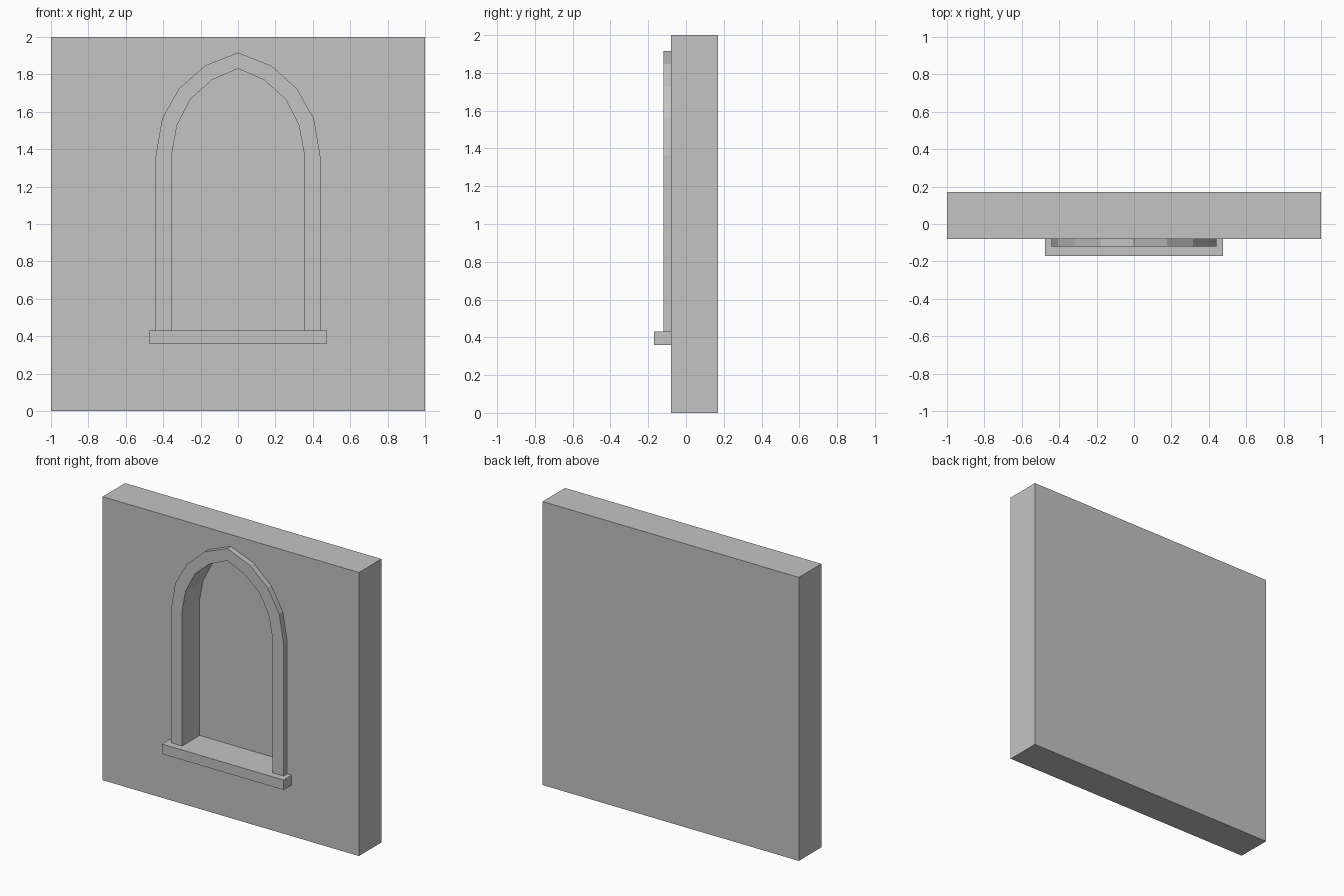
import bpy, bmesh

if "Cube" in bpy.data.objects:
    bpy.data.objects.remove(bpy.data.objects["Cube"])

stone = bpy.data.materials.new("grey stone")
stone.diffuse_color = (0.55, 0.55, 0.55, 1)
stone.use_nodes = True
stone.node_tree.nodes["Principled BSDF"].inputs["Base Color"].default_value = stone.diffuse_color

def mirrored(half):
    """Full arch outline from its right half, bottom right to bottom left."""
    return half + [(-x, z) for x, z in reversed(half[:-1])]

def extrude(name, outline, y0, y1):
    """Solid made by extruding an (x, z) outline along y."""
    bm = bmesh.new()
    face = bm.faces.new([bm.verts.new((x, y0, z)) for x, z in outline])
    moved = bmesh.ops.extrude_face_region(bm, geom=[face])["geom"]
    bmesh.ops.translate(bm, vec=(0, y1 - y0, 0),
                        verts=[v for v in moved if isinstance(v, bmesh.types.BMVert)])
    bmesh.ops.recalc_face_normals(bm, faces=bm.faces[:])
    mesh = bpy.data.meshes.new(name)
    bm.to_mesh(mesh)
    bm.free()
    mesh.materials.append(stone)
    obj = bpy.data.objects.new(name, mesh)
    bpy.context.collection.objects.link(obj)
    return obj

def rect(x, z0, z1):
    return [(-x, z0), (x, z0), (x, z1), (-x, z1)]

SILL_TOP = 0.43
outer = mirrored([(0.44, SILL_TOP), (0.44, 1.362), (0.406, 1.564),
                  (0.315, 1.724), (0.176, 1.847), (0, 1.917)])
inner = mirrored([(0.352, SILL_TOP), (0.352, 1.386), (0.325, 1.53),
                  (0.254, 1.668), (0.139, 1.77), (0, 1.831)])

# Wall with a blind arched niche
wall = extrude("wall", rect(1, 0, 2), -0.08, 0.17)
cutter = extrude("niche_cutter", inner, -0.2, 0.075)
cutter.hide_render = True
cutter.hide_viewport = True
cut = wall.modifiers.new("niche", "BOOLEAN")
cut.operation = "DIFFERENCE"
cut.solver = "EXACT"
cut.object = cutter

# Raised arch surround, open at the sill
extrude("arch_frame", outer + inner[::-1], -0.12, -0.08)

# Window sill
extrude("sill", rect(0.475, 0.36, SILL_TOP), -0.17, -0.08)
